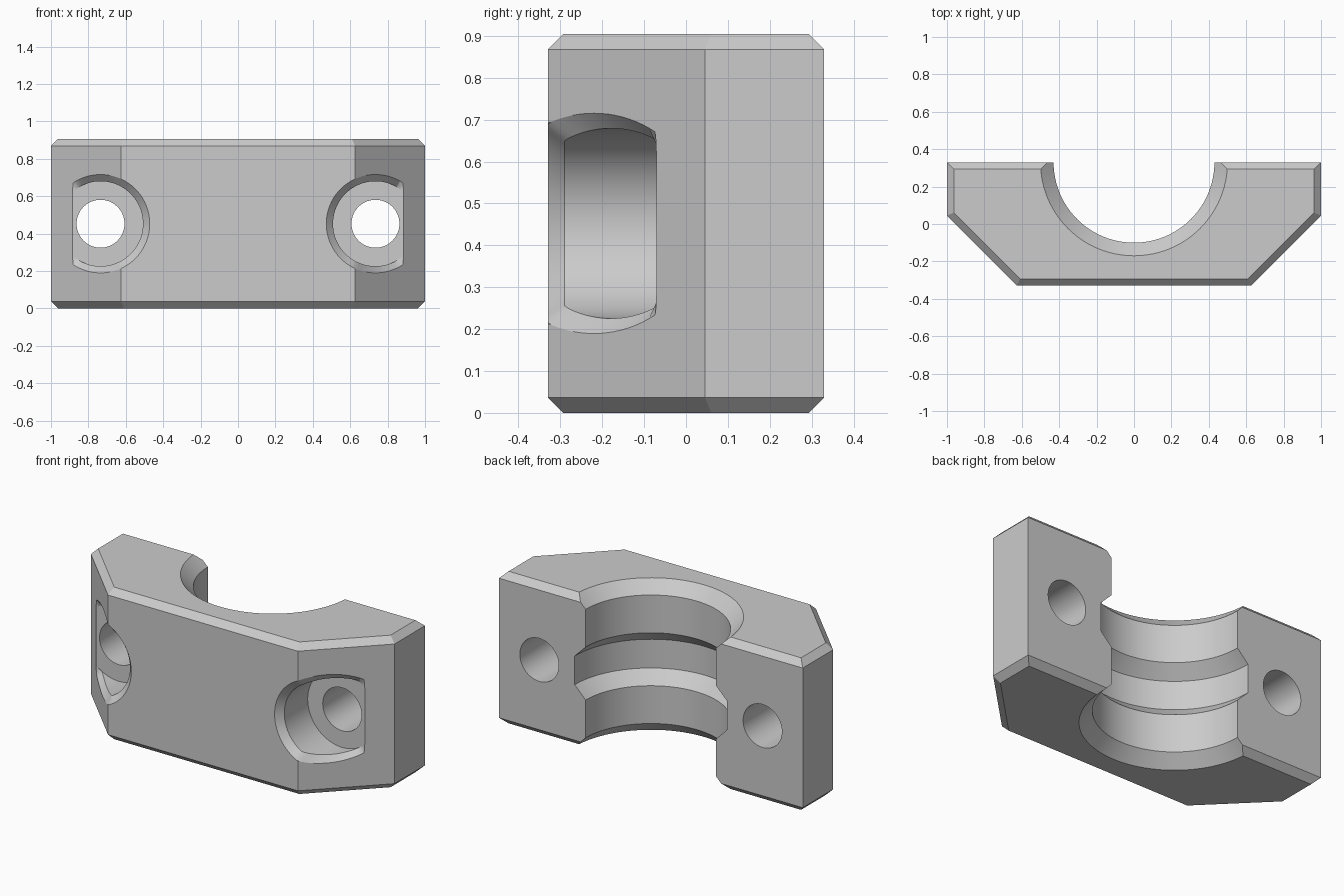
import bpy, bmesh, math

if "Cube" in bpy.data.objects:
    bpy.data.objects.remove(bpy.data.objects["Cube"])

HEIGHT, BACK, FRONT = 0.905, 0.33, -0.33
MID = HEIGHT / 2
HOLE_X, FLOOR = 0.735, -0.07
SLANT = 0.955          # slanted corner plane: x - y = SLANT
SEG = 96

steel = bpy.data.materials.new("plain grey metal")
steel.use_nodes = True
grey = (0.6, 0.6, 0.6, 1)
steel.diffuse_color = grey
steel.node_tree.nodes["Principled BSDF"].inputs["Base Color"].default_value = grey


def finish(bm, name):
    bmesh.ops.recalc_face_normals(bm, faces=bm.faces)
    mesh = bpy.data.meshes.new(name)
    bm.to_mesh(mesh)
    bm.free()
    mesh.materials.append(steel)
    obj = bpy.data.objects.new(name, mesh)
    bpy.context.collection.objects.link(obj)
    return obj


def loft(rings, name):
    """Closed solid through a list of equally long point rings."""
    bm = bmesh.new()
    loops = [[bm.verts.new(p) for p in ring] for ring in rings]
    n = len(loops[0])
    for a, b in zip(loops, loops[1:]):
        for i in range(n):
            j = (i + 1) % n
            bm.faces.new((a[i], a[j], b[j], b[i]))
    bm.faces.new(loops[0])
    bm.faces.new(loops[-1])
    return finish(bm, name)


def cut(target, cutter):
    cutter.hide_render = True
    mod = target.modifiers.new("cut", 'BOOLEAN')
    mod.operation, mod.solver, mod.object = 'DIFFERENCE', 'EXACT', cutter
    bpy.context.view_layer.objects.active = target
    bpy.ops.object.modifier_apply(modifier=mod.name)
    bpy.data.objects.remove(cutter)


angles = [2 * math.pi * i / SEG for i in range(SEG)]

# Block: six-sided outline, chamfered around top and bottom
half = [(1, BACK), (1, 0.045), (SLANT + FRONT, FRONT)]
outline = half + [(-x, y) for x, y in reversed(half)]
bm = bmesh.new()
base = bm.faces.new([bm.verts.new((x, y, 0)) for x, y in outline])
up = bmesh.ops.extrude_face_region(bm, geom=[base], use_keep_orig=True)["geom"]
bmesh.ops.translate(bm, vec=(0, 0, HEIGHT),
                    verts=[v for v in up if isinstance(v, bmesh.types.BMVert)])
bmesh.ops.recalc_face_normals(bm, faces=bm.faces)
rims = [e for e in bm.edges if abs(e.verts[0].co.z - e.verts[1].co.z) < 0.01]
bmesh.ops.bevel(bm, geom=rims, offset=0.037, segments=1, affect='EDGES')
clamp = finish(bm, "clamp_half")

# Shaft bore: flared ends and a wider groove in the middle
lower = [(0.55, -0.05), (0.43, 0.07), (0.43, 0.295), (0.502, 0.367)]
profile = lower + [(r, HEIGHT - z) for r, z in reversed(lower)]
cut(clamp, loft([[(r * math.cos(a), BACK + r * math.sin(a), z) for a in angles]
                 for r, z in profile], "bore_cutter"))


# Bolt holes and counterbores, whose chamfer follows the outer faces
def surface(x, depth, limit):
    return min(max(FRONT, x - SLANT) + depth, limit)


def ring(side, radius, depth_at):
    pts = []
    for a in angles:
        x = HOLE_X + radius * math.cos(a)
        pts.append((side * x, depth_at(x), MID + radius * math.sin(a)))
    return pts


for side in (1, -1):
    cut(clamp, loft([
        ring(side, 0.227, lambda x: FLOOR),
        ring(side, 0.227, lambda x: surface(x, 0.04, FLOOR - 0.001)),
        ring(side, 0.263, lambda x: surface(x, 0, FLOOR - 0.002)),
        ring(side, 0.263, lambda x: -0.5)], "counterbore_cutter"))
    cut(clamp, loft([ring(side, 0.128, lambda x: y) for y in (-0.4, 0.5)],
                    "bolt_hole_cutter"))

# Smooth round walls, crisp edges
bpy.ops.object.select_all(action='DESELECT')
clamp.select_set(True)
bpy.context.view_layer.objects.active = clamp
bpy.ops.object.shade_smooth_by_angle(angle=math.radians(25))
